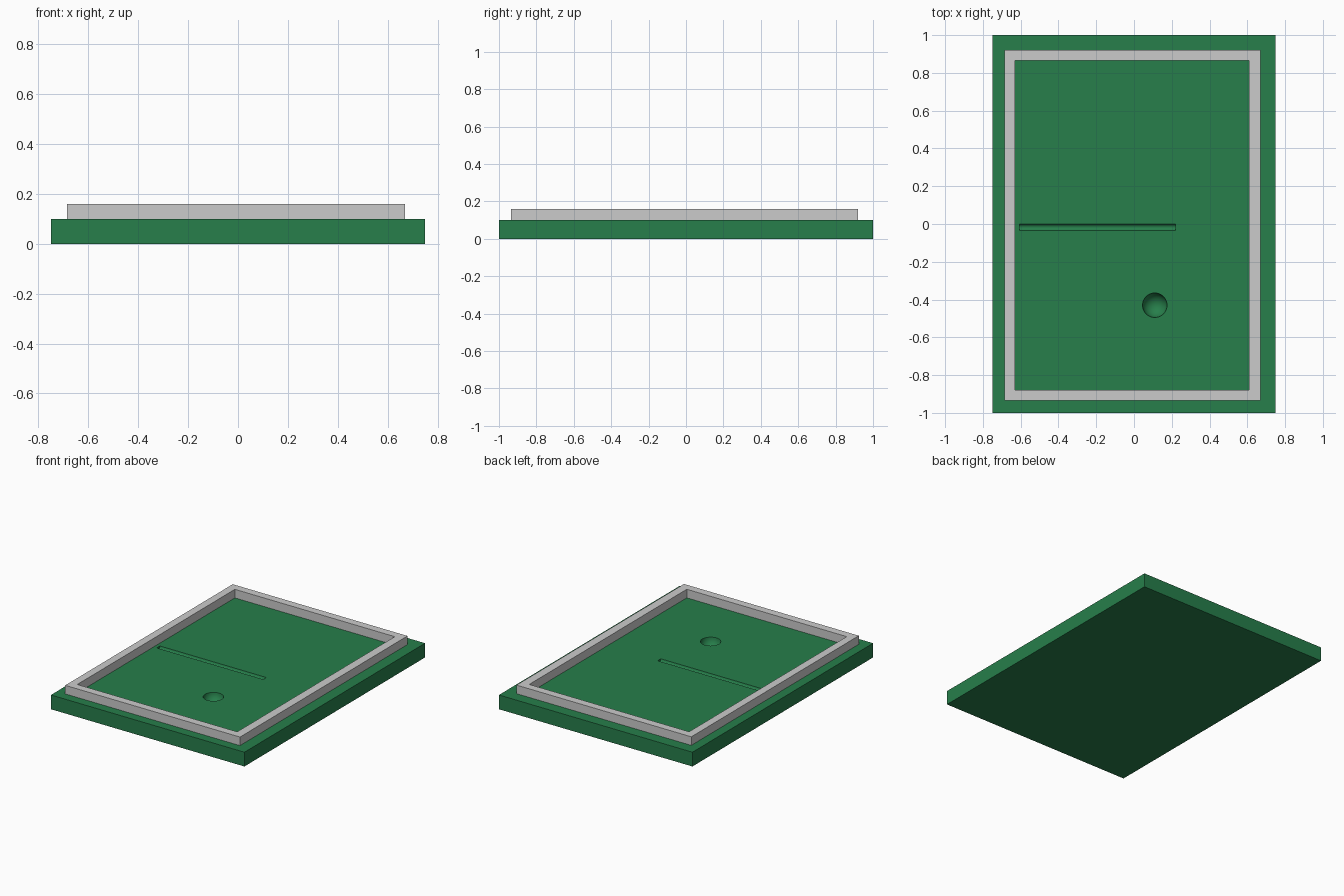
import bpy, bmesh
from math import radians

if "Cube" in bpy.data.objects:
    bpy.data.objects.remove(bpy.data.objects["Cube"])

green = bpy.data.materials.new("green")
green.diffuse_color = (0.02, 0.21, 0.07, 1)
green.use_nodes = True
green.node_tree.nodes["Principled BSDF"].inputs["Base Color"].default_value = green.diffuse_color


def box(name, x0, x1, y0, y1, z0, z1):
    bpy.ops.mesh.primitive_cube_add(size=1, location=((x0 + x1) / 2, (y0 + y1) / 2, (z0 + z1) / 2))
    ob = bpy.context.object
    ob.name = name
    ob.scale = (x1 - x0, y1 - y0, z1 - z0)
    bpy.ops.object.transform_apply(location=False, rotation=False, scale=True)
    return ob


def cut(target, cutter):
    mod = target.modifiers.new("cut", 'BOOLEAN')
    mod.operation = 'DIFFERENCE'
    mod.solver = 'EXACT'
    mod.object = cutter
    bpy.context.view_layer.objects.active = target
    bpy.ops.object.modifier_apply(modifier=mod.name)
    bpy.data.objects.remove(cutter)


# green slab
bed = box("table_bed", -0.75, 0.75, -1, 1, 0, 0.1)
bed.data.materials.append(green)

# round dimple and long groove sunk into the top
bpy.ops.mesh.primitive_uv_sphere_add(segments=32, ring_count=16, radius=0.065, location=(0.11, -0.43, 0.1))
cut(bed, bpy.context.object)
bpy.ops.mesh.primitive_cylinder_add(vertices=16, radius=0.0175, depth=0.825,
                                    location=(-0.1925, -0.0175, 0.1), rotation=(0, radians(90), 0))
cut(bed, bpy.context.object)
bpy.ops.object.select_all(action='DESELECT')
bed.select_set(True)
bpy.context.view_layer.objects.active = bed
bpy.ops.object.shade_smooth_by_angle(angle=radians(30))

# grey raised border
rim = box("border_frame", -0.685, 0.67, -0.935, 0.92, 0.1, 0.16)
cut(rim, box("frame_opening", -0.63, 0.61, -0.88, 0.865, 0.05, 0.2))
